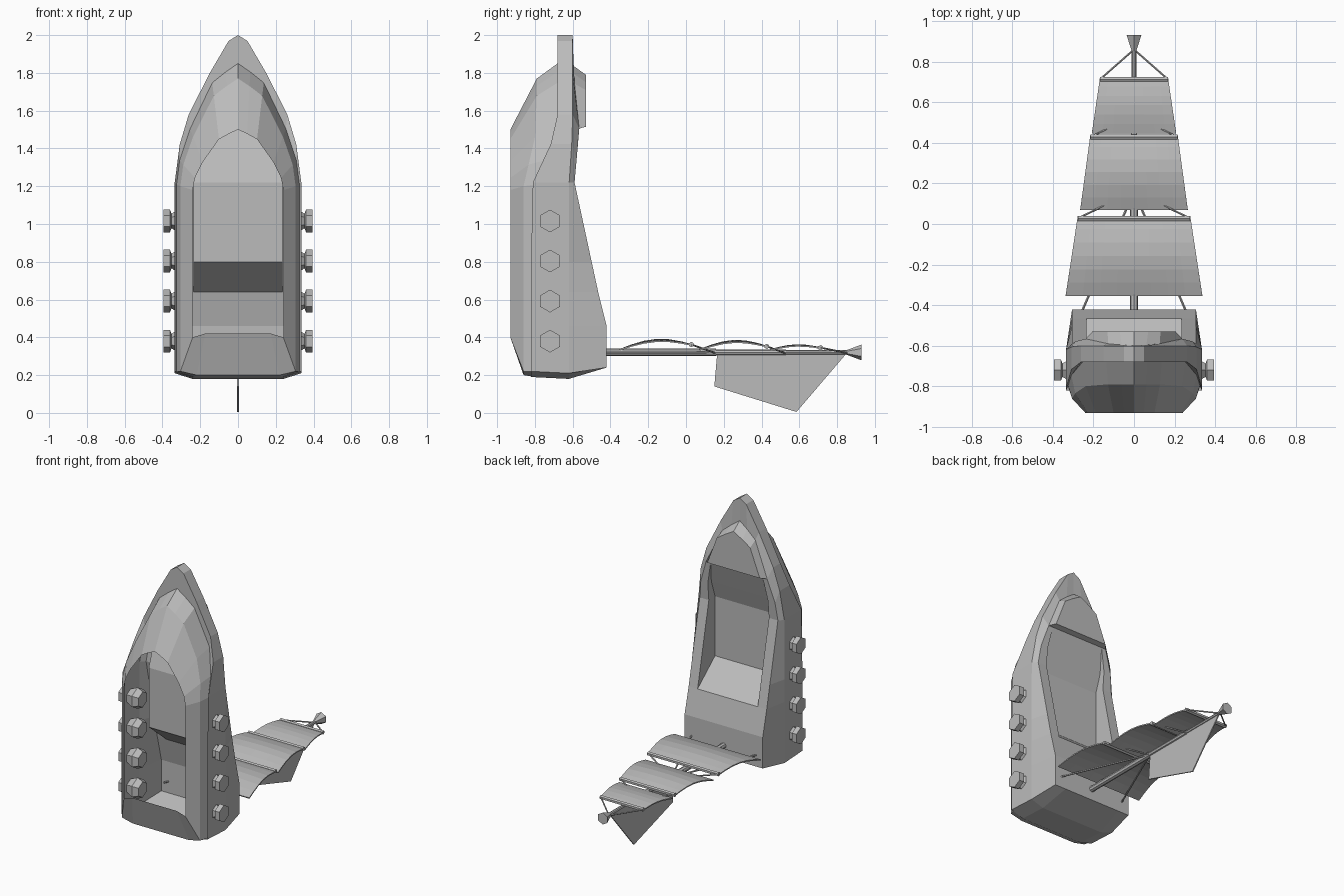
import bpy, bmesh, math
from mathutils import Vector

cube = bpy.data.objects.get("Cube")
if cube:
    bpy.data.objects.remove(cube)

grey = bpy.data.materials.new("plain_grey")
grey.use_nodes = True
grey.diffuse_color = (0.5, 0.5, 0.5, 1)
grey.node_tree.nodes["Principled BSDF"].inputs["Base Color"].default_value = (0.5, 0.5, 0.5, 1)


def finish(name, bm):
    """Weld, orient and link a mesh."""
    bmesh.ops.remove_doubles(bm, verts=bm.verts, dist=0.0005)
    bmesh.ops.recalc_face_normals(bm, faces=bm.faces)
    mesh = bpy.data.meshes.new(name)
    bm.to_mesh(mesh)
    bm.free()
    mesh.materials.append(grey)
    obj = bpy.data.objects.new(name, mesh)
    bpy.context.collection.objects.link(obj)
    return obj


def skin(bm, rows, closed=False):
    """Bridge rows of points with quads."""
    grid = [[bm.verts.new(p) for p in row] for row in rows]
    for low, high in zip(grid, grid[1:]):
        count = len(low)
        for i in range(count if closed else count - 1):
            j = (i + 1) % count
            bm.faces.new((low[i], low[j], high[j], high[i]))
    return grid


def lerp(table, v):
    """Piecewise linear lookup."""
    for (a, p), (b, q) in zip(table, table[1:]):
        if v <= b:
            t = max(0, (v - a) / (b - a))
            return p + (q - p) * t
    return table[-1][1]


def rod(name, start, end, r1, r2, sides=6):
    """Tapered bar between two points."""
    start, end = Vector(start), Vector(end)
    bm = bmesh.new()
    bmesh.ops.create_cone(bm, cap_ends=True, segments=sides, radius1=r1, radius2=r2,
                          depth=(end - start).length)
    turn = (end - start).to_track_quat('Z', 'Y').to_matrix().to_4x4()
    turn.translation = (start + end) / 2
    bm.transform(turn)
    return finish(name, bm)


# Hull: outlines stacked from the open keel side to the rail
ROUND = [(0, 1), (.2, .93), (.42, .84), (.78, .46), (.95, .2), (1, 0)]
SHARP = [(0, 1), (.15, .96), (.45, .74), (.78, .46), (.92, .26), (1, 0)]
RAIL = [(.24, -.42), (.46, -.42), (.64, -.465), (1.22, -.59), (1.5, -.565), (1.84, -.6)]
STATIONS = (.8, .64, .46)


def outline(shape, width, shoulder, bow, stern, rise, y_of):
    half = [(x * width, shoulder + f * (bow - shoulder)) for x, f in shape]
    half += [(width, z) for z in STATIONS]
    half += [(width, stern + rise), (width * .72, stern), (0, stern)]
    points = [(x, y_of(z), z) for x, z in half]
    return points + [(-x, y, z) for x, y, z in points[-2:0:-1]]


def sheer(aft, fore):
    return lambda z: lerp([(1.2, aft), (1.5, fore)], z)


rail_ring = outline(ROUND, .305, 1.22, 1.84, .24, 0, lambda z: lerp(RAIL, z))
rings = [
    outline(ROUND, .24, 1.18, 1.5, .42, -.02, sheer(-.93, -.93)),
    outline(ROUND, .305, 1.2, 1.77, .2, .02, sheer(-.86, -.79)),
    outline(ROUND, .325, 1.21, 1.85, .19, .03, sheer(-.8, -.68)),
    outline(SHARP, .335, 1.22, 2, .19, .03, sheer(-.82, -.68)),
    outline(SHARP, .335, 1.22, 2, .18, .03, sheer(-.62, -.6)),
    rail_ring,
]
bm = bmesh.new()
skin(bm, rings, closed=True)
finish("hull", bm)

# Sunken deck with inner bulwarks and flat rails
DECK = [(.24, -.42), (.46, -.42), (.64, -.465), (.8, -.66), (1.22, -.66), (1.5, -.565)]
EDGE = [(1.22, .305), (1.344, .29), (1.505, .238)]
rows = []
for z in (.24, .46, .64, .8, 1.22, 1.344, 1.505):
    outer = lerp(EDGE, z)
    inner = min(.235, outer - .035)
    rail, deck = lerp(RAIL, z), lerp(DECK, z)
    half = [(outer, rail, z), (inner, rail, z), (inner, deck, z)]
    rows.append(half + [(-x, y, w) for x, y, w in reversed(half)])
bm = bmesh.new()
skin(bm, rows)
finish("deck", bm)

# Raised deck at the bow
half = rail_ring[:4]
base = [(-x, y, z) for x, y, z in reversed(half)] + half[1:]
lid = [(0, 1.79), (.07, 1.75), (.13, 1.71), (.205, 1.515)]
top = [(-x, -.53, z) for x, z in reversed(lid)] + [(x, -.53, z) for x, z in lid[1:]]
bm = bmesh.new()
grid = skin(bm, [base, top], closed=True)
bm.faces.new(grid[1])
finish("bow_deck", bm)

# Cannons: hexagonal turned barrels through both sides
BARREL = [(.24, .055), (.28, .075), (.335, .05), (.352, .038), (.36, .06), (.395, .06)]
for side, label in ((1, "left"), (-1, "right")):
    for n in range(4):
        z0 = .38 + n * .212
        rows = []
        for x, r in BARREL:
            rows.append([(side * x, -.72 + r * math.sin(k * math.pi / 3),
                          z0 + r * math.cos(k * math.pi / 3)) for k in range(6)])
        bm = bmesh.new()
        grid = skin(bm, rows, closed=True)
        bm.faces.new(grid[0])
        bm.faces.new(grid[-1])
        finish(f"cannon_{label}_{n + 1}", bm)

# Mast in three lengths, with the lookout cup at its tip
MAST = .32
for n, (a, b, r) in enumerate([(-.5, .16, .02), (.14, .53, .016), (.5, .88, .012)]):
    rod(f"mast_{n + 1}", (0, a, MAST), (0, b, MAST), r, r, 8)
rod("lookout", (0, .85, MAST), (0, .93, MAST), .012, .042)


# Billowing sails, each with its yard and stays
def sail(name, foot, head, foot_half, head_half, head_z, belly, top_of_mast):
    steps, across = 6, 8
    rows = []
    for i in range(steps + 1):
        t = i / steps
        w = foot_half + (head_half - foot_half) * t
        row = []
        for j in range(across + 1):
            u = 2 * j / across - 1
            z = .337 + (head_z - .337) * t + belly * math.sin(math.pi * t) * (1 - .2 * u * u)
            row.append((u * w, foot + (head - foot) * t, z))
        rows.append(row)
    bm = bmesh.new()
    skin(bm, rows)
    obj = finish(name, bm)
    obj.modifiers.new("cloth", 'SOLIDIFY').thickness = .008
    yard_y = head - .012
    rod(name + "_yard", (-head_half, yard_y, head_z), (head_half, yard_y, head_z), .014, .014)
    for s in (-1, 1):
        rod(name + "_stay", (s * head_half, yard_y, head_z), (0, top_of_mast, MAST - .005),
            .005, .005, 5)


sail("main_sail", -.355, .04, .337, .277, .362, .042, .16)
sail("middle_sail", .07, .44, .265, .215, .352, .042, .53)
sail("upper_sail", .445, .725, .208, .167, .345, .022, .86)

# Shrouds from the stern deck to the lower mast
for s in (-1, 1):
    rod("shroud", (s * .265, -.45, MAST), (0, .16, MAST), .006, .006, 5)

# Flat fore-and-aft sail behind the mast
bm = bmesh.new()
skin(bm, [[(x, .165, .315), (x, .85, .315), (x, .585, .005), (x, .15, .14)]
          for x in (-.004, .004)], closed=True)
bmesh.ops.holes_fill(bm, edges=bm.edges)
finish("aft_sail", bm)
